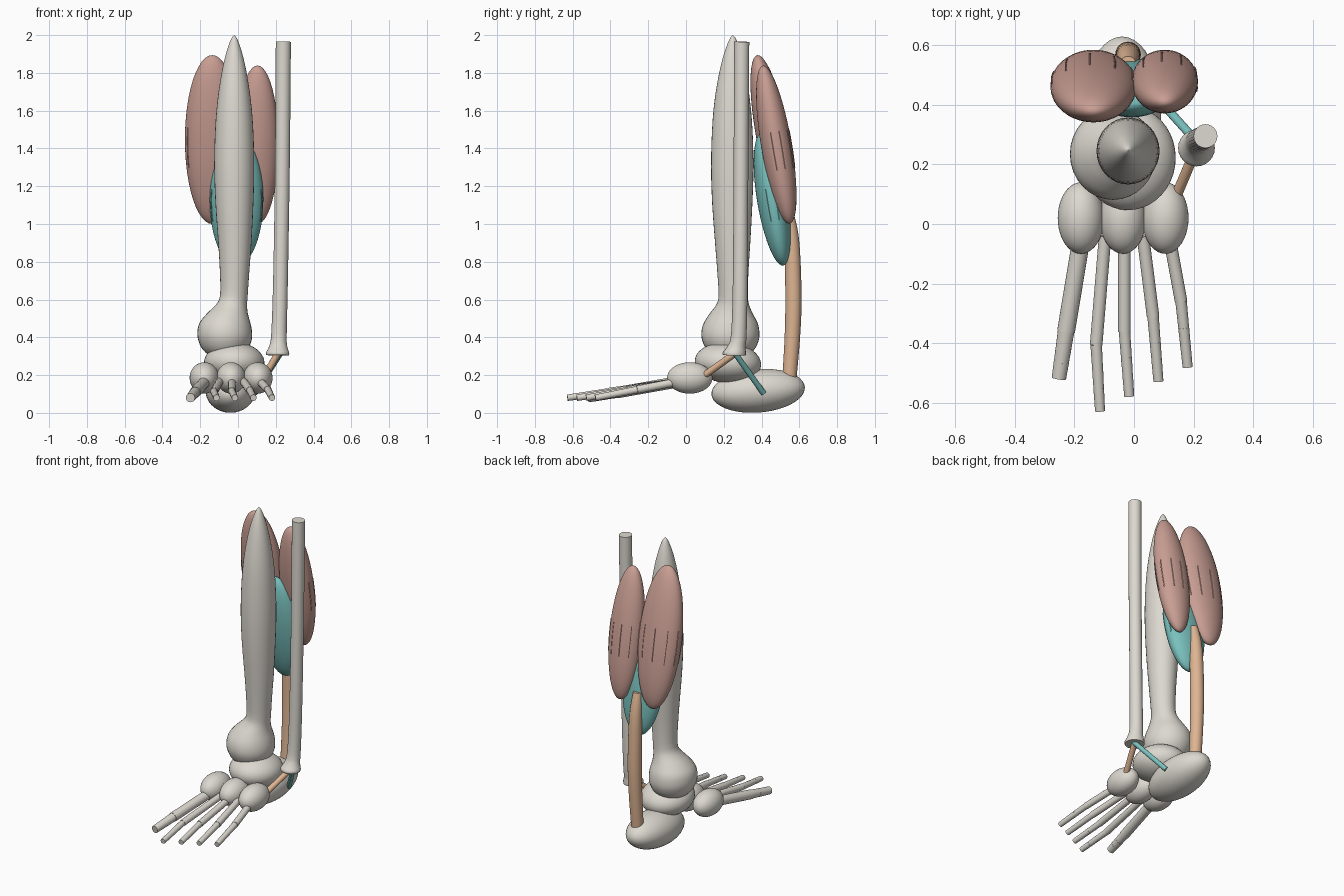
import bpy, bmesh, math
from mathutils import Vector, Matrix

if "Cube" in bpy.data.objects:
    bpy.data.objects.remove(bpy.data.objects["Cube"])


def material(name, rgb):
    m = bpy.data.materials.new(name)
    m.diffuse_color = (*rgb, 1)
    m.use_nodes = True
    m.node_tree.nodes["Principled BSDF"].inputs["Base Color"].default_value = m.diffuse_color
    return m


BONE = material("bone", (0.72, 0.69, 0.63))
PINK = material("muscle_pink", (0.58, 0.34, 0.29))
TEAL = material("muscle_teal", (0.19, 0.53, 0.51))
TAN = material("tendon_tan", (0.73, 0.46, 0.29))


def finish(name, bm, mat):
    bmesh.ops.recalc_face_normals(bm, faces=bm.faces)
    me = bpy.data.meshes.new(name)
    bm.to_mesh(me)
    bm.free()
    me.materials.append(mat)
    ob = bpy.data.objects.new(name, me)
    bpy.context.collection.objects.link(ob)
    bpy.context.view_layer.objects.active = ob
    ob.select_set(True)
    bpy.ops.object.shade_smooth_by_angle(angle=math.radians(40))
    ob.select_set(False)
    return ob


def spline(pts, steps):
    """Catmull-Rom through points of any dimension."""
    if steps < 2:
        return pts
    out = []
    for i in range(len(pts) - 1):
        a, b, c, d = (pts[max(i - 1, 0)], pts[i], pts[i + 1],
                      pts[min(i + 2, len(pts) - 1)])
        for s in range(steps):
            t = s / steps
            out.append([0.5 * (2 * q + (r - p) * t + (2 * p - 5 * q + 4 * r - w) * t * t
                               + (3 * q - p - 3 * r + w) * t ** 3)
                        for p, q, r, w in zip(a, b, c, d)])
    return out + [pts[-1]]


def loft(name, pts, mat=BONE, sides=24, steps=1, ratio=1.0):
    """Round rings (x, y, z, radius) joined along one overall direction."""
    d = (Vector(pts[-1][:3]) - Vector(pts[0][:3])).normalized()
    u = Vector((1, 0, 0))
    u = (u - d * u.dot(d)).normalized()
    v = d.cross(u) * ratio
    bm = bmesh.new()
    rings = []
    for x, y, z, r in spline(pts, steps):
        rings.append([bm.verts.new(Vector((x, y, z)) + r * (u * math.cos(a) + v * math.sin(a)))
                      for a in (math.tau * k / sides for k in range(sides))])
    for p, q in zip(rings, rings[1:]):
        for k in range(sides):
            n = (k + 1) % sides
            bm.faces.new((p[k], p[n], q[n], q[k]))
    bm.faces.new(rings[0])
    bm.faces.new(rings[-1])
    return finish(name, bm, mat)


def ellipsoid(name, centre, radii, mat=BONE, tilt=0.0):
    bm = bmesh.new()
    m = Matrix.Translation(centre) @ Matrix.Rotation(tilt, 4, 'X') @ Matrix.Diagonal((*radii, 1))
    bmesh.ops.create_uvsphere(bm, u_segments=40, v_segments=24, radius=1, matrix=m)
    finish(name, bm, mat)
    return m


def muscle(name, centre, radii, mat, tilt, angles):
    """Muscle belly with faint raised fibres lying along its surface."""
    m = ellipsoid(name, centre, radii, mat, tilt)
    for i, deg in enumerate(angles):
        a = math.radians(deg)
        path = []
        for k in range(9):
            h = -0.32 + 0.06 * k
            c = math.sqrt(1 - h * h)
            p = m @ Vector((c * math.cos(a), c * math.sin(a), h))
            path.append((*p, 0.003))
        loft(f"{name}_fibre_{i + 1}", path, mat, 6)


# Shin bone: pointed top, narrow neck, bulbous ankle end
loft("shin_bone", [
    (-.065, .235, .275, .004), (-.068, .235, .29, .065), (-.07, .235, .33, .115),
    (-.07, .235, .38, .14), (-.07, .235, .425, .145), (-.068, .237, .475, .135),
    (-.055, .24, .525, .108), (-.035, .247, .57, .083), (-.022, .25, .62, .073),
    (-.018, .248, .75, .078), (-.017, .247, .9, .088), (-.019, .245, 1.1, .1),
    (-.02, .245, 1.3, .106), (-.02, .245, 1.5, .101), (-.02, .245, 1.65, .089),
    (-.02, .246, 1.78, .070), (-.02, .247, 1.88, .049), (-.02, .248, 1.95, .028),
    (-.02, .248, 1.985, .013), (-.02, .248, 2.0, .001)], sides=32, steps=3, ratio=1.06)

# Outer slender bone with flared foot
loft("outer_leg_bone", [
    (.21, .256, .305, .060), (.21, .256, .32, .061), (.213, .268, .355, .047),
    (.217, .28, .42, .041), (.225, .287, .7, .039), (.235, .291, 1.3, .039),
    (.24, .295, 1.965, .040)], steps=3)

# Ankle, heel and midfoot bones
ellipsoid("ankle_bone", (-.02, .222, .265), (.16, .176, .108), tilt=-.08)
ellipsoid("heel_bone", (-.04, .382, .117), (.132, .248, .115), tilt=.08)
for i, x in enumerate((-.178, -.037, .105)):
    ellipsoid(f"midfoot_bone_{i + 1}", (x, .02, .185), (.078, .12, .083))

# Toes: base x, joint (x, y), tip (x, y), base radius, toe radius
toes = [(-.175, (-.228, -.36), (-.252, -.518), .030, .026),
        (-.097, (-.127, -.405), (-.114, -.628), .021, .018),
        (-.032, (-.032, -.36), (-.016, -.578), .021, .018),
        (.030, (.064, -.31), (.082, -.528), .021, .018),
        (.118, (.158, -.26), (.180, -.48), .021, .018)]
for n, (bx, joint, tip, r1, r2) in enumerate(toes, 1):
    base = Vector((bx, -.04, .165))
    end = Vector((*tip, .08))
    f = (joint[1] - base.y) / (end.y - base.y)
    mid = Vector((*joint, base.z + (end.z - base.z) * f))
    loft(f"long_foot_bone_{n}", [(*base, r1), (*mid, r1)], sides=20)
    cuts = (0, .4, .66, 1) if n > 1 else (0, .36, .66, 1)
    for k, (s, t) in enumerate(zip(cuts, cuts[1:])):
        r = r2 * (1.03 - .04 * k)
        loft(f"toe_{n}_segment_{k + 1}",
             [(*mid.lerp(end, s), r * 1.04), (*mid.lerp(end, t), r * .98)], sides=20)

# Calf muscles
muscle("calf_inner", (-.136, .463, 1.447), (.145, .088, .455), PINK, .19, (25, 60, 95, 130, 165, 205))
muscle("calf_outer", (.103, .478, 1.42), (.112, .081, .425), PINK, .168, (-15, 20, 60, 95, 130))
muscle("deep_calf", (-.008, .457, 1.13), (.142, .081, .355), TEAL, .165, (-20, 15, 165, 200))

# Heel tendon
loft("heel_tendon", [(-.02, .535, 1.08, .028), (-.02, .553, .98, .036), (-.02, .563, .85, .041),
                     (-.02, .569, .6, .043), (-.022, .563, .4, .041), (-.025, .548, .19, .038)],
     TAN, steps=4)

# Ankle ligaments
loft("front_ligament", [(.212, .26, .315, .018), (.138, .085, .19, .018)], TAN, 16)
loft("back_ligament", [(.225, .26, .315, .015), (.09, .41, .105, .015)], TEAL, 16)
